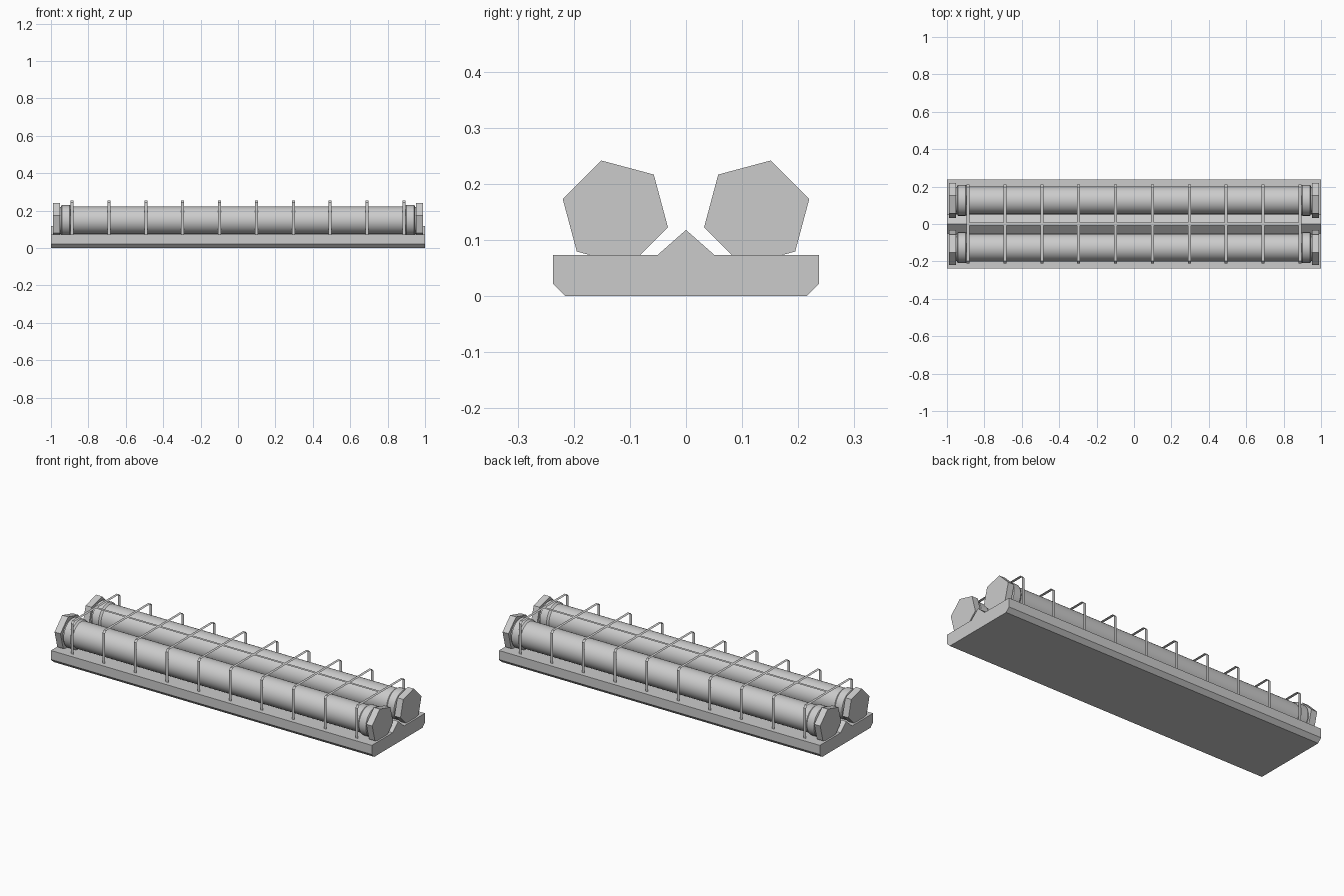
import bpy, bmesh, math

if "Cube" in bpy.data.objects:
    bpy.data.objects.remove(bpy.data.objects["Cube"])

def make(name, verts, faces, smooth=False):
    me = bpy.data.meshes.new(name)
    me.from_pydata(verts, [], faces)
    bm = bmesh.new()
    bm.from_mesh(me)
    bmesh.ops.recalc_face_normals(bm, faces=bm.faces)
    bm.to_mesh(me)
    bm.free()
    ob = bpy.data.objects.new(name, me)
    bpy.context.collection.objects.link(ob)
    if smooth:
        bpy.context.view_layer.objects.active = ob
        ob.select_set(True)
        bpy.ops.object.shade_smooth_by_angle(angle=math.radians(35))
        ob.select_set(False)
    return ob

def extrude_x(name, profile, x0, x1):
    n = len(profile)
    verts = [(x, y, z) for x in (x0, x1) for y, z in profile]
    faces = [tuple(range(n)), tuple(range(n, 2 * n))]
    faces += [(i, (i + 1) % n, n + (i + 1) % n, n + i) for i in range(n)]
    return make(name, verts, faces)

def lathe_x(name, profile, cy, cz, seg=32):
    verts = [(x, cy + r * math.cos(2 * math.pi * k / seg), cz + r * math.sin(2 * math.pi * k / seg))
             for x, r in profile for k in range(seg)]
    m = len(profile)
    faces = [(i * seg + k, i * seg + (k + 1) % seg, (i + 1) * seg + (k + 1) % seg, (i + 1) * seg + k)
             for i in range(m - 1) for k in range(seg)]
    faces += [tuple(range(seg)), tuple(range((m - 1) * seg, m * seg))]
    return make(name, verts, faces, True)

# base tray with central ridge
half = [(0.215, 0), (0.237, 0.022), (0.237, 0.073), (0.051, 0.073)]
extrude_x("base", half + [(0, 0.118)] + [(-y, z) for y, z in reversed(half)], -1, 1)

# tubes with stepped collars, and hexagonal end caps
CY, CZ = 0.126, 0.148
end = [(0.89, 0.074), (0.90, 0.082), (0.942, 0.082), (0.947, 0.072), (0.96, 0.072)]
tube = [(-x, r) for x, r in reversed(end)] + end
for side, label in ((1, "back"), (-1, "front")):
    lathe_x(f"{label}_tube", tube, side * CY, CZ)
    hexagon = [(side * (CY + 0.097 * math.cos(math.radians(15 + 60 * k))),
                CZ + 0.097 * math.sin(math.radians(15 + 60 * k))) for k in range(6)]
    for sx, end_label in ((1, "right"), (-1, "left")):
        extrude_x(f"{label}_{end_label}_cap", hexagon, sx * 0.953, sx * 0.99)

# flat wire hoops of the guard
path = [(-0.21, 0.073), (-0.21, 0.243), (-0.198, 0.255),
        (0.198, 0.255), (0.21, 0.243), (0.21, 0.073)]
W = 0.008
for i in range(10):
    cx = -0.887 + i * 1.774 / 9
    verts = [(cx + s * W, y, z) for y, z in path for s in (-1, 1)]
    faces = [(2 * k, 2 * k + 1, 2 * k + 3, 2 * k + 2) for k in range(len(path) - 1)]
    make(f"guard_hoop_{i + 1}", verts, faces)

# lengthwise guard wire
make("guard_rail", [(-0.887, -W, 0.254), (0.887, -W, 0.254), (0.887, W, 0.254), (-0.887, W, 0.254)],
     [(0, 1, 2, 3)])
